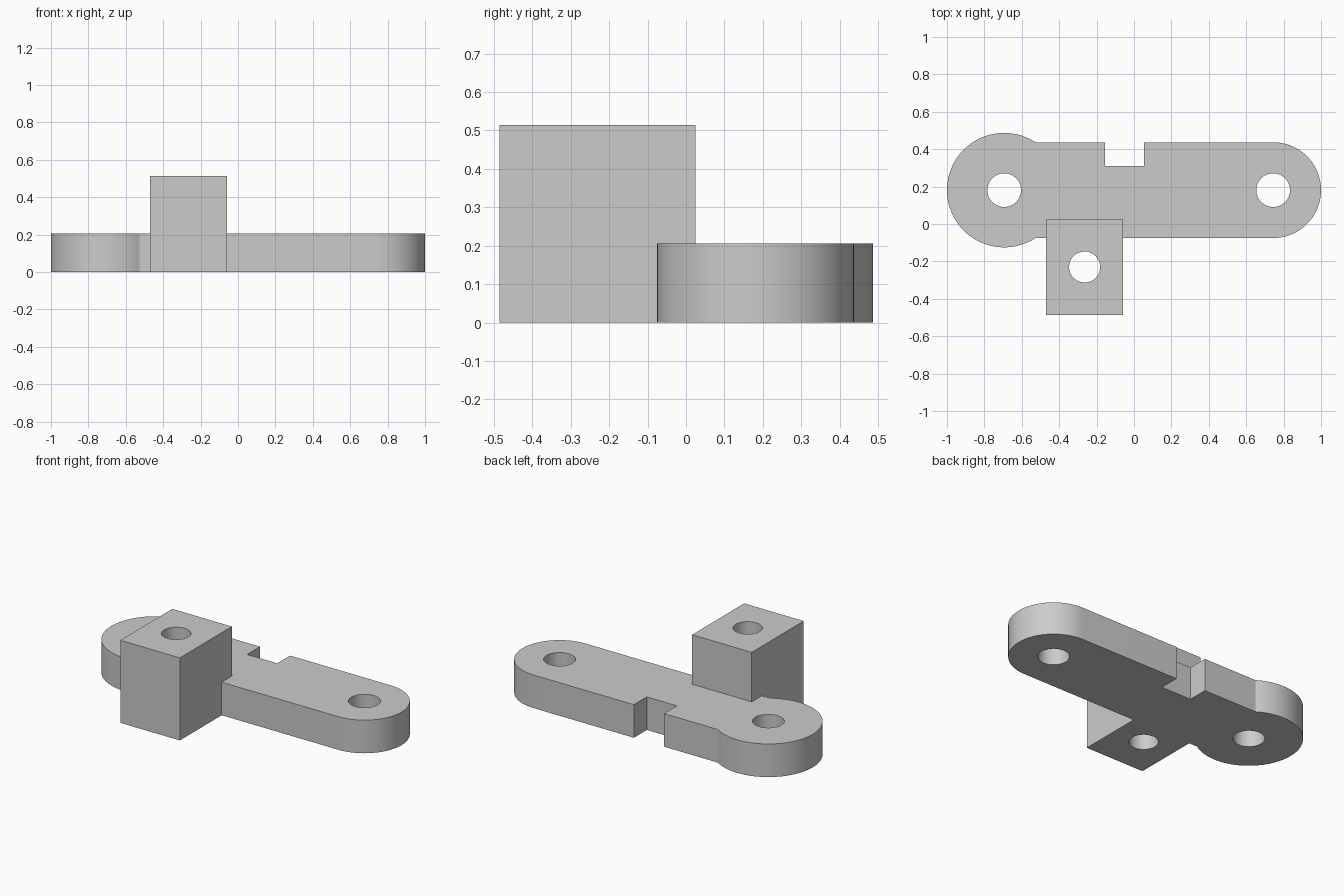
import bpy
import bmesh
from math import acos, asin, cos, sin, pi, radians

cube = bpy.data.objects.get("Cube")
if cube:
    bpy.data.objects.remove(cube, do_unlink=True)

THICK = 0.206                      # height of the flat arm
AXIS_Y = 0.181                     # centre line of the arm
HALF = 0.256                       # half width of the arm
HEAD_X, HEAD_R = -0.694, 0.306     # wide round end
TAIL_X = 1 - HALF                  # narrow round end

grey = bpy.data.materials.new("plain grey")
grey.use_nodes = True
colour = (0.6, 0.6, 0.6, 1)
grey.diffuse_color = colour
grey.node_tree.nodes["Principled BSDF"].inputs["Base Color"].default_value = colour


def arc(x, y, r, start, end, steps):
    """Points on an arc, counter-clockwise from start to end."""
    angles = [start + (end - start) * i / steps for i in range(steps + 1)]
    return [(x + r * cos(a), y + r * sin(a)) for a in angles]


def prism(name, outline, z0, z1):
    """Solid made by raising a counter-clockwise outline from z0 to z1."""
    bm = bmesh.new()
    base = bm.faces.new([bm.verts.new((x, y, z0)) for x, y in outline])
    raised = bmesh.ops.extrude_face_region(bm, geom=[base])["geom"]
    verts = [v for v in raised if isinstance(v, bmesh.types.BMVert)]
    bmesh.ops.translate(bm, verts=verts, vec=(0, 0, z1 - z0))
    bmesh.ops.recalc_face_normals(bm, faces=bm.faces)
    mesh = bpy.data.meshes.new(name)
    bm.to_mesh(mesh)
    bm.free()
    mesh.materials.append(grey)
    obj = bpy.data.objects.new(name, mesh)
    bpy.context.collection.objects.link(obj)
    return obj


def combine(target, other, operation):
    """Apply a boolean and remove the helper solid."""
    bpy.ops.object.select_all(action='DESELECT')
    bpy.context.view_layer.objects.active = target
    target.select_set(True)
    mod = target.modifiers.new(operation.lower(), 'BOOLEAN')
    mod.operation = operation
    mod.solver = 'EXACT'
    mod.object = other
    bpy.ops.object.modifier_apply(modifier=mod.name)
    bpy.data.objects.remove(other, do_unlink=True)


# Flat arm: narrow round end, notch in the back edge, wide round end
back = AXIS_Y + HALF
meet = asin(HALF / HEAD_R)         # where the wide end meets the straight edges
outline = arc(TAIL_X, AXIS_Y, HALF, -pi / 2, pi / 2, 36)
outline += [(0.053, back), (0.053, 0.31), (-0.155, 0.31), (-0.155, back)]
outline += arc(HEAD_X, AXIS_Y, HEAD_R, meet, 2 * pi - meet, 56)
arm = prism("link_arm_with_block", outline, 0, THICK)

# Tall square block joined to the front edge
block = prism("block", [(-0.47, -0.486), (-0.06, -0.486), (-0.06, 0.025), (-0.47, 0.025)], 0, 0.514)
combine(arm, block, 'UNION')

# Round through holes in both ends and in the block
for x, y, r in [(HEAD_X, AXIS_Y, 0.09), (TAIL_X, AXIS_Y, 0.09), (-0.264, -0.23, 0.083)]:
    cutter = prism("hole_cutter", arc(x, y, r, 0, 2 * pi, 48)[:-1], -0.1, 0.7)
    cutter.hide_render = True
    combine(arm, cutter, 'DIFFERENCE')

# Smooth round walls with crisp edges
bpy.ops.object.shade_smooth_by_angle(angle=radians(25))
